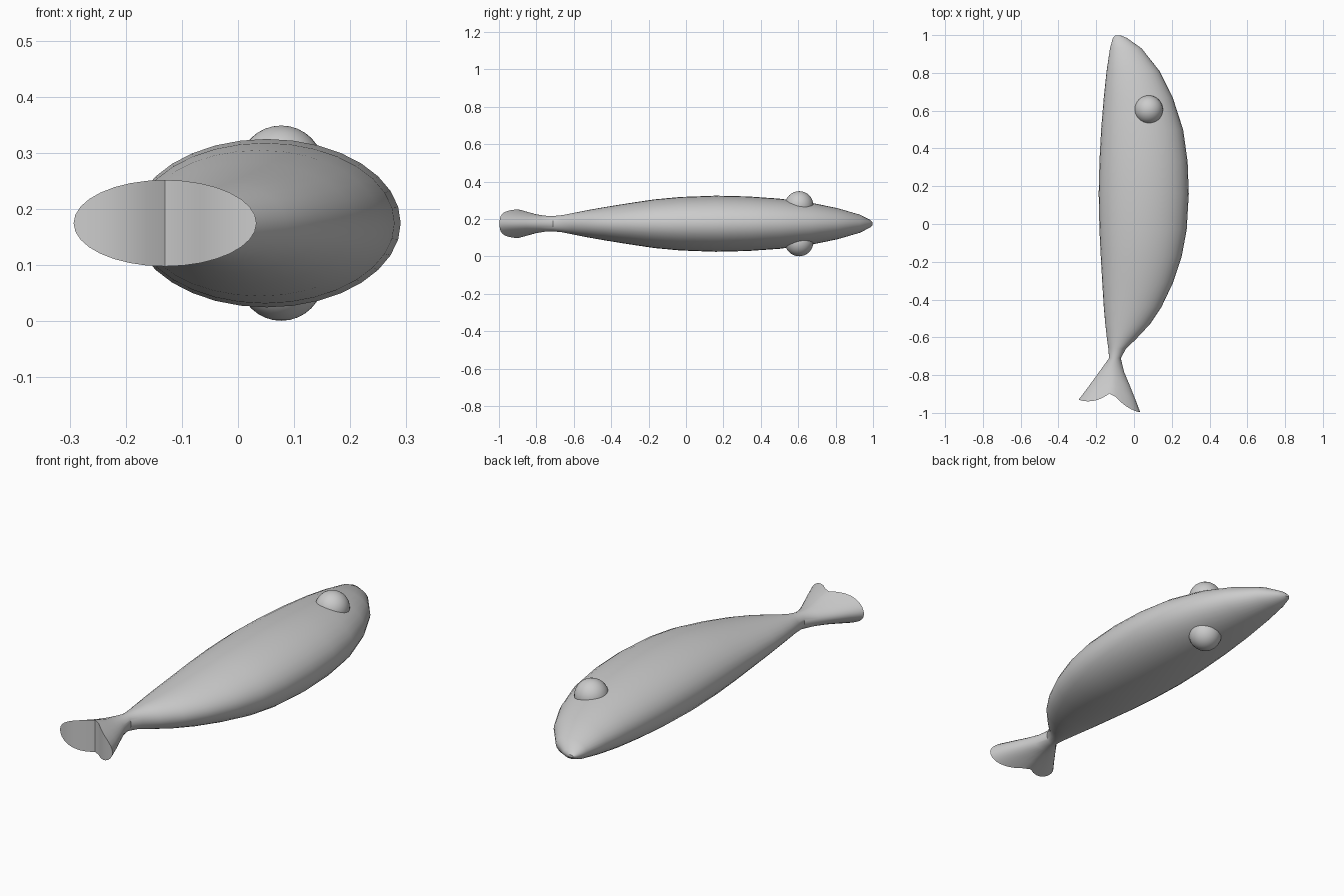
import bpy
import bmesh
from math import cos, sin, pi, sqrt

cube = bpy.data.objects.get("Cube")
if cube:
    bpy.data.objects.remove(cube, do_unlink=True)

SIDES = 32
MID_Z = 0.175

grey = bpy.data.materials.new("plain grey")
grey.use_nodes = True
grey.diffuse_color = (0.6, 0.6, 0.6, 1)
grey.node_tree.nodes["Principled BSDF"].inputs["Base Color"].default_value = (0.6, 0.6, 0.6, 1)


def finish(obj, angle):
    obj.data.materials.append(grey)
    bpy.ops.object.select_all(action='DESELECT')
    obj.select_set(True)
    bpy.context.view_layer.objects.active = obj
    bpy.ops.object.shade_smooth_by_angle(angle=angle)


def tail_edge(x):
    """Forked trailing edge: y of the tail end at x, with a notch between lobes."""
    if x < -0.12:
        t = (-0.12 - x) / 0.173
        return -0.89 - 0.04 * t - 0.1 * t * (1 - t)
    t = (x + 0.12) / 0.153
    return -0.89 - 0.107 * t - 0.08 * t * (1 - t)


# Body stations from nose to tail root: y, right edge, left edge, half depth
stations = [
    (0.998, -0.1, -0.07, 0.006), (0.985, -0.112, -0.038, 0.02),
    (0.93, -0.127, 0.04, 0.048), (0.81, -0.145, 0.135, 0.083),
    (0.67, -0.16, 0.205, 0.112), (0.5, -0.174, 0.26, 0.134),
    (0.33, -0.183, 0.284, 0.146), (0.16, -0.187, 0.29, 0.15),
    (-0.03, -0.183, 0.279, 0.143), (-0.17, -0.176, 0.253, 0.13),
    (-0.31, -0.168, 0.207, 0.109), (-0.44, -0.16, 0.145, 0.088),
    (-0.53, -0.152, 0.085, 0.072), (-0.61, -0.143, 0.01, 0.056),
    (-0.66, -0.136, -0.042, 0.046), (-0.71, -0.132, -0.07, 0.041),
]
# Tail stations: share of the way to the forked edge, right edge, left edge, half depth
tail = [(0.25, -0.171, -0.053, 0.043), (0.5, -0.211, -0.023, 0.051),
        (0.75, -0.251, 0.006, 0.064), (1.0, -0.293, 0.033, 0.077)]

# Fish body and tail, lofted through elliptical rings
bm = bmesh.new()
rings = []


def add_ring(x0, x1, depth, y_at):
    ring = []
    for i in range(SIDES):
        a = 2 * pi * i / SIDES
        c = cos(a)
        x = (x0 + x1) / 2 + (x1 - x0) / 2 * c
        ring.append(bm.verts.new((x, y_at(c), MID_Z + depth * sin(a))))
    rings.append(ring)


for y, x0, x1, depth in stations:
    add_ring(x0, x1, depth, lambda c, y=y: y)
for t, x0, x1, depth in tail:
    add_ring(x0, x1, depth,
             lambda c, t=t: -0.71 * (1 - t) + t * tail_edge(-0.13 + 0.163 * c))

for a, b in zip(rings, rings[1:]):
    for i in range(SIDES):
        j = (i + 1) % SIDES
        bm.faces.new((a[i], a[j], b[j], b[i]))
bm.faces.new(rings[0])

# Notched tail end, closed by upright strips
end = rings[-1]
bm.faces.new((end[0], end[1], end[-1]))
for i in range(1, SIDES // 2 - 1):
    bm.faces.new((end[i], end[i + 1], end[-i - 1], end[-i]))
h = SIDES // 2
bm.faces.new((end[h - 1], end[h], end[h + 1]))
bmesh.ops.recalc_face_normals(bm, faces=bm.faces[:])

mesh = bpy.data.meshes.new("fish_body")
bm.to_mesh(mesh)
bm.free()
body = bpy.data.objects.new("fish_body", mesh)
bpy.context.collection.objects.link(body)
finish(body, 0.6)

# Eyes, one on each flank
for name, side in (("upper_eye", 1), ("lower_eye", -1)):
    bpy.ops.mesh.primitive_uv_sphere_add(
        segments=32, ring_count=16, radius=0.076,
        location=(0.077, 0.605, MID_Z + side * 0.098))
    eye = bpy.context.object
    eye.name = name
    finish(eye, 0.6)
